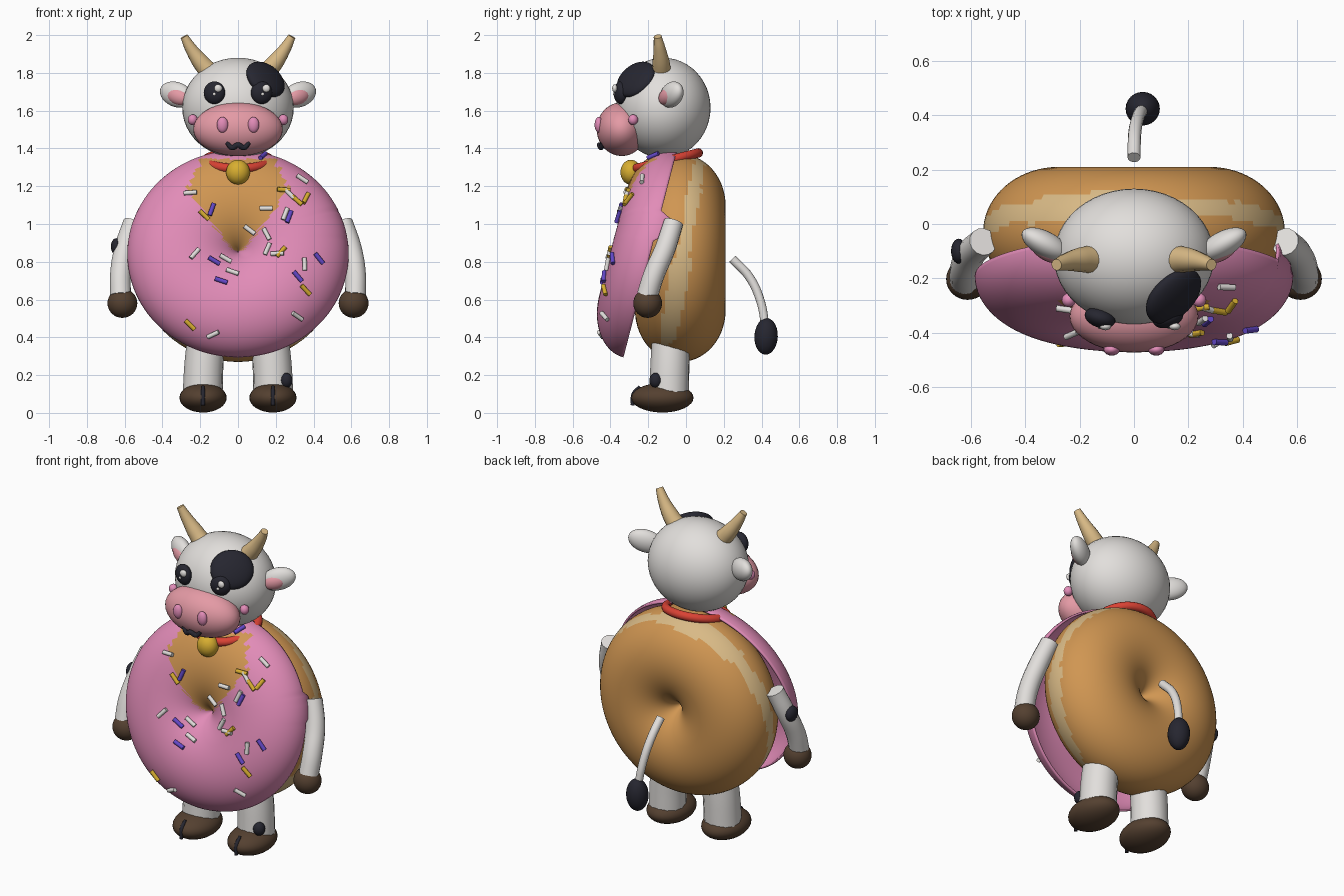
import bpy, bmesh, math, random
from math import pi, sin, cos, radians
from mathutils import Vector, Euler
from mathutils.bvhtree import BVHTree

if "Cube" in bpy.data.objects:
    bpy.data.objects.remove(bpy.data.objects["Cube"])

random.seed(4)


def material(name, rgb):
    m = bpy.data.materials.new(name)
    lin = [(c / 255 / 12.92 if c < 11 else ((c / 255 + 0.055) / 1.055) ** 2.4) for c in rgb]
    m.diffuse_color = (*lin, 1)
    m.use_nodes = True
    m.node_tree.nodes["Principled BSDF"].inputs["Base Color"].default_value = m.diffuse_color
    return m


ICING = material("icing_pink", (226, 140, 184))
DOUGH = material("dough_brown", (208, 150, 82))
TAN = material("pale_tan", (217, 186, 134))
WHITE = material("white", (226, 223, 220))
MUZZLE = material("muzzle_pink", (228, 154, 165))
DARK = material("dark", (38, 38, 48))
HOOF = material("hoof_brown", (84, 64, 48))
RED = material("red", (218, 66, 52))
YELLOW = material("yellow", (216, 174, 48))
PURPLE = material("purple", (100, 72, 200))


def smooth(o, angle=40):
    bpy.ops.object.select_all(action='DESELECT')
    o.select_set(True)
    bpy.context.view_layer.objects.active = o
    bpy.ops.object.shade_smooth_by_angle(angle=radians(angle))


def ball(name, mat, loc, size, rot=(0, 0, 0), seg=32):
    bpy.ops.mesh.primitive_uv_sphere_add(segments=seg, ring_count=seg // 2, location=loc, rotation=rot)
    o = bpy.context.object
    o.name = name
    o.scale = size
    o.data.materials.append(mat)
    smooth(o, 60)
    return o


def tube(name, mat, pts, radii, depth=1.0):
    c = bpy.data.curves.new(name, 'CURVE')
    c.dimensions = '3D'
    c.bevel_depth = depth
    c.bevel_resolution = 5
    c.resolution_u = 6
    c.use_fill_caps = True
    s = c.splines.new('BEZIER')
    s.bezier_points.add(len(pts) - 1)
    for p, co, r in zip(s.bezier_points, pts, radii):
        p.co, p.radius = co, r
        p.handle_left_type = p.handle_right_type = 'AUTO'
    o = bpy.data.objects.new(name, c)
    bpy.context.collection.objects.link(o)
    bpy.ops.object.select_all(action='DESELECT')
    o.select_set(True)
    bpy.context.view_layer.objects.active = o
    bpy.ops.object.convert(target='MESH')
    o = bpy.context.object
    o.data.materials.append(mat)
    smooth(o)
    return o


def ring_body(name, center, rx, rz, depth, tilt, start, end, mats, rule, nu=96, nv=40):
    """Closed-hole ring facing -y; start(theta) gives the rim angle of the section."""
    n = Vector((0, -cos(tilt), sin(tilt)))
    up = Vector((0, sin(tilt), cos(tilt)))
    bm = bmesh.new()
    rows = []
    for i in range(nu):
        t = 2 * pi * i / nu
        a = start(t)
        row = []
        for j in range(nv + 1):
            f = a + (end - a) * j / nv
            k = 0.5 + 0.5 * cos(f)
            row.append(bm.verts.new(Vector(center) + Vector((rx * k * cos(t), 0, 0))
                                    + up * (rz * k * sin(t)) + n * (depth * sin(f))))
        rows.append(row)
    for i in range(nu):
        a, b = rows[i], rows[(i + 1) % nu]
        for j in range(nv):
            f = bm.faces.new((a[j], a[j + 1], b[j + 1], b[j]))
            f.material_index = rule(f.calc_center_median(), i)
    bmesh.ops.remove_doubles(bm, verts=bm.verts, dist=1e-5)
    bmesh.ops.recalc_face_normals(bm, faces=bm.faces)
    me = bpy.data.meshes.new(name)
    bm.to_mesh(me)
    bm.free()
    o = bpy.data.objects.new(name, me)
    bpy.context.collection.objects.link(o)
    for m in mats:
        me.materials.append(m)
    smooth(o, 60)
    return o


# Dough with a ragged pale band round its side
jitter = [random.uniform(0.025, 0.06) for _ in range(40)]


def band(c, i):
    outer = math.hypot(c.x, c.z - 0.82) > 0.3
    return int(outer and c.z > 0.36 and abs(c.y - 0.03 - 0.18 * (c.z - 1.1)) < jitter[i // 4])


ring_body("dough", (0, -0.03, 0.82), 0.555, 0.55, 0.24, 0, lambda t: -pi, pi, [DOUGH, TAN], band, nv=72)


# Icing shell, tilted, with a bare heart-shaped patch and one drip on the side
def heart(c, i):
    if c.z < 0.86 or c.z > 1.34 or c.y > -0.1:
        return 0
    w = 0.03 + (c.z - 0.86) * 0.75 if c.z < 1.18 else 0.27 - (c.z - 1.18) * 0.5
    return int(abs(c.x) < w + 0.012 * sin(i * 2.6))


def rim(t):
    d = abs(math.degrees(t) - 17)
    return -0.5 * max(0, 1 - d / 8) ** 0.6


icing = ring_body("icing", (0, -0.19, 0.84), 0.58, 0.558, 0.2, radians(14.5), rim, pi,
                  [ICING, DOUGH], heart, nu=144, nv=48)
tree = BVHTree.FromPolygons([v.co for v in icing.data.vertices],
                            [p.vertices for p in icing.data.polygons])
mod = icing.modifiers.new("thickness", 'SOLIDIFY')
mod.thickness = 0.012
mod.offset = 0

# Sprinkles: x, z, angle
SPRINKLES = {
    "white": (WHITE, [(-.25, 1.16, 0), (-.23, .84, 50), (-.07, .81, -30), (-.03, .74, -25), (-.13, .42, 30),
                      (.15, 1.08, 0), (.335, 1.23, -35), (.35, .785, 90), (.31, .515, -35), (.065, .97, -35),
                      (.155, .945, -60), (.27, 1.155, -50), (.16, .865, 70), (.21, .84, 0), (.25, 1.05, 70)]),
    "yellow": (YELLOW, [(-.18, 1.045, -45), (-.25, .47, -45), (.24, 1.175, 0), (.355, 1.13, 60),
                        (.355, .65, -45), (.23, .85, 50), (.31, 1.12, -45)]),
    "purple": (PURPLE, [(-.14, 1.075, 70), (-.13, .8, -30), (-.09, .695, -20), (.315, .72, -50),
                        (.425, .815, -50), (.27, 1.035, 70), (.13, 1.35, 70)]),
}
for label, (mat, spots) in SPRINKLES.items():
    for x, z, ang in spots:
        hit, nor, _, _ = tree.ray_cast(Vector((x, -2, z)), Vector((0, 1, 0)))
        if hit is None:
            continue
        if nor.y > 0:
            nor = -nor
        d = Vector((cos(radians(ang)), 0, sin(radians(ang))))
        d = (d - nor * d.dot(nor)).normalized()
        bpy.ops.mesh.primitive_cylinder_add(vertices=10, radius=0.012, depth=0.068, location=hit + nor * 0.014)
        o = bpy.context.object
        o.name = label + "_sprinkle"
        o.rotation_euler = d.to_track_quat('Z', 'Y').to_euler()
        o.data.materials.append(mat)
        smooth(o)

# Head and face
ball("head", WHITE, (0, -.12, 1.615), (.295, .25, .265), seg=48)
ball("muzzle", MUZZLE, (0, -.34, 1.502), (.237, .133, .142), seg=40)
nose = Vector((.15, -.15, .155))
ball("eye_patch", DARK, Vector((0, -.12, 1.615)) + nose * .97, (.122, .112, .045),
     nose.to_track_quat('Z', 'Y').to_euler())
tube("mouth", DARK, [(-.06, -.445, 1.432), (-.032, -.45, 1.405), (0, -.458, 1.418),
                     (.032, -.45, 1.405), (.06, -.445, 1.432)], [.7, 1, 1, 1, .7], .014)
for s in (-1, 1):
    ball("eye", DARK, (s * .125, -.345, 1.695), (.058, .036, .06), (0, 0, s * .3))
    hx = -.105 if s < 0 else .15
    ball("eye_glint", WHITE, (hx, -.377, 1.718), (.021, .014, .021), seg=16)
    ball("small_glint", WHITE, (hx - .02, -.379, 1.688), (.009, .007, .009), seg=12)
    ball("nostril", ICING, (s * .082, -.462, 1.525), (.03, .022, .042), seg=20)
    ball("cheek_dot", ICING, (s * .24, -.28, 1.552), (.026, .026, .028), seg=20)
    ear_rot = Euler((0, -s * .3, s * .5))
    ball("ear", WHITE, (s * .325, -.075, 1.685), (.1, .047, .066), ear_rot)
    ball("inner_ear", MUZZLE, (s * .32, -.103, 1.675), (.068, .032, .043), ear_rot, 24)
    tube("horn", TAN, [(s * .14, -.13, 1.79), (s * .2, -.132, 1.86), (s * .25, -.14, 1.93),
                       (s * .285, -.15, 1.993)], [.054, .045, .032, .021])

# Collar and bell
bpy.ops.mesh.primitive_torus_add(major_radius=.17, minor_radius=.025, major_segments=48, minor_segments=14,
                                 location=(0, -.1, 1.335), rotation=(radians(14), 0, 0))
collar = bpy.context.object
collar.name = "collar"
collar.data.materials.append(RED)
smooth(collar, 60)
ball("bell", YELLOW, (0, -.292, 1.274), (.063, .055, .066))

# Arms, legs and hooves
for s in (-1, 1):
    tube("arm", WHITE, [(s * .555, -.065, 1.01), (s * .6, -.11, .87), (s * .622, -.17, .73),
                        (s * .622, -.205, .62)], [.052, .055, .056, .056])
    ball("hand_hoof", HOOF, (s * .612, -.203, .58), (.079, .076, .077))
    tube("leg", WHITE, [(s * .165, -.08, .42), (s * .18, -.085, .26), (s * .187, -.09, .1)], [.1, .104, .106])
    ball("foot_hoof", HOOF, (s * .185, -.125, .08), (.125, .165, .078))
    tube("foot_cleft", DARK, [(s * .185, -.245, .14), (s * .185, -.277, .1), (s * .185, -.283, .04)],
         [.008, .012, .01])
ball("arm_spot", DARK, (-.645, -.1, .88), (.028, .046, .045), seg=20)
ball("leg_spot", DARK, (.255, -.16, .172), (.034, .034, .04), seg=20)

# Tail
tube("tail", WHITE, [(0, .245, .815), (.003, .335, .72), (.016, .395, .59), (.03, .42, .46)],
     [.024, .024, .023, .022])
ball("tail_tuft", DARK, (.032, .424, .405), (.063, .062, .097), (-.05, 0, 0), 24)
